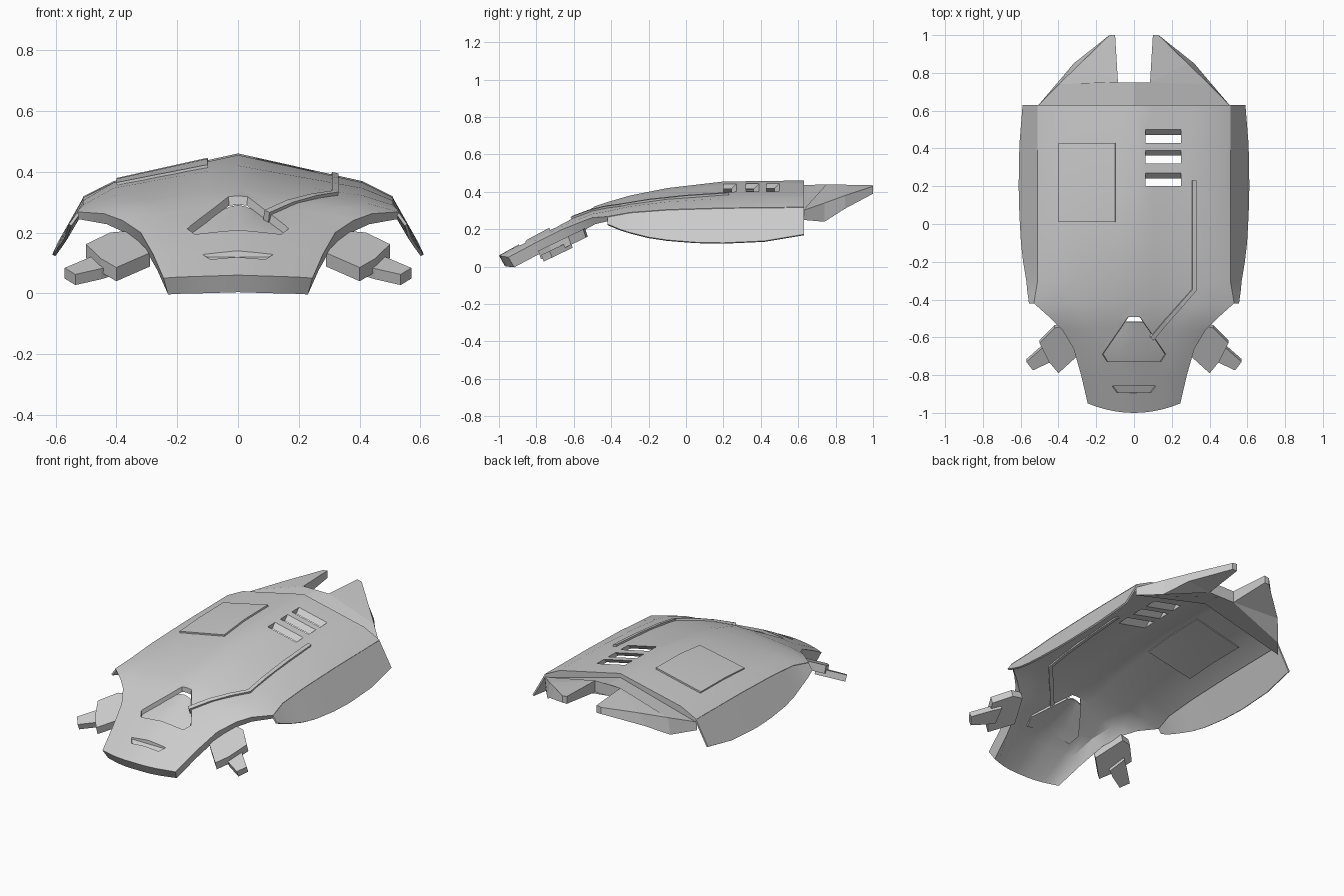
import bpy, bmesh
from mathutils import Vector

if "Cube" in bpy.data.objects:
    bpy.data.objects.remove(bpy.data.objects["Cube"])

grey = bpy.data.materials.new("hull grey")
grey.use_nodes = True
COLOUR = (0.6, 0.6, 0.6, 1)
grey.diffuse_color = COLOUR
grey.node_tree.nodes["Principled BSDF"].inputs["Base Color"].default_value = COLOUR

# Hull stations: centre y, edge y, half width, centre z, edge z, rim thickness share
STATIONS = [(-1, -.95, .245, .06, .05, 1), (-.82, -.80, .28, .16, .13, 1),
            (-.68, -.66, .32, .235, .20, .9), (-.56, -.56, .38, .29, .24, .75),
            (-.5, -.5, .44, .318, .262, .6), (-.42, -.42, .53, .345, .268, .4),
            (-.3, -.3, .51, .38, .29, .4), (-.1, -.1, .51, .42, .305, .4),
            (.2, .2, .51, .455, .314, .4), (.58, .58, .51, .46, .318, .4),
            (.63, .63, .51, .46, .318, .8)]
THICK, THIN = .064, .42


def station(y):
    """Interpolate the hull section at y."""
    for a, b in zip(STATIONS, STATIONS[1:]):
        if y <= b[0]:
            t = (y - a[0]) / (b[0] - a[0])
            return [p + (q - p) * t for p, q in zip(a, b)]
    return STATIONS[-1]


def fall(t):
    """Share of the drop from ridge to edge: shallow roof, steeper shoulder."""
    t = min(abs(t), 1)
    return t * .8 if t < .8 else .64 + 1.8 * (t - .8)


def surface(x, y, lift=0):
    _, _, xe, zc, ze, _ = station(y)
    return Vector((x, y, zc - (zc - ze) * fall(x / xe) + lift))


def make(name, verts, faces, recalc=False):
    mesh = bpy.data.meshes.new(name)
    mesh.from_pydata([tuple(v) for v in verts], [], faces)
    if recalc:
        bm = bmesh.new()
        bm.from_mesh(mesh)
        bmesh.ops.recalc_face_normals(bm, faces=bm.faces)
        bm.to_mesh(mesh)
        bm.free()
    mesh.materials.append(grey)
    ob = bpy.data.objects.new(name, mesh)
    bpy.context.collection.objects.link(ob)
    return ob


def sheet(name, rows):
    n = len(rows[0])
    faces = [(i * n + j, i * n + j + 1, (i + 1) * n + j + 1, (i + 1) * n + j)
             for i in range(len(rows) - 1) for j in range(n - 1)]
    return make(name, [v for r in rows for v in r], faces)


def prism(name, top, bottom):
    n = len(top)
    sides = [(i, (i + 1) % n, n + (i + 1) % n, n + i) for i in range(n)]
    caps = [tuple(range(n)), tuple(range(n, 2 * n))]
    return make(name, top + bottom, sides + caps, True)


def activate(ob):
    bpy.ops.object.select_all(action='DESELECT')
    ob.select_set(True)
    bpy.context.view_layer.objects.active = ob


def thicken(ob, amount, offset=-1, group=""):
    mod = ob.modifiers.new("thickness", 'SOLIDIFY')
    mod.thickness, mod.offset, mod.use_even_offset = amount, offset, True
    mod.vertex_group = group
    activate(ob)
    bpy.ops.object.modifier_apply(modifier=mod.name)


def smooth(ob, angle=0.45):
    activate(ob)
    bpy.ops.object.shade_smooth_by_angle(angle=angle)


def cut(ob, cutter):
    cutter.hide_render = True
    mod = ob.modifiers.new("cut", 'BOOLEAN')
    mod.operation, mod.solver, mod.object = 'DIFFERENCE', 'EXACT', cutter
    activate(ob)
    bpy.ops.object.modifier_apply(modifier=mod.name)
    bpy.data.objects.remove(cutter)


# Main shell: thin skin with a deep rim around the nose and along the rear
COLS = 5
rows = []
for yc, ye, xe, zc, ze, _ in STATIONS:
    ts = [j / COLS for j in range(-COLS, COLS + 1)]
    rows.append([(t * xe, yc + (ye - yc) * t * t, zc - (zc - ze) * fall(t)) for t in ts])
hull = sheet("hull_shell", rows)
width = 2 * COLS + 1
group = hull.vertex_groups.new(name="thickness")
for i, st in enumerate(STATIONS):
    for j in range(width):
        rim = j in (0, width - 1) or i in (0, len(STATIONS) - 1)
        group.add([i * width + j], st[5] if rim else THIN, 'REPLACE')
thicken(hull, THICK, group=group.name)

# Slanted vents cut through the left side of the shell
for y in (.20, .32, .43):
    corners = [(.06, y), (.25, y), (.25, y + .07), (.06, y + .07)]
    cut(hull, prism("vent_cutter",
                    [surface(a, b, .03) + Vector((0, .03, 0)) for a, b in corners],
                    [surface(a, b, -.08) - Vector((0, .08, 0)) for a, b in corners]))

# Nose scoop opening with its ramp, and a shallow slot ahead of it
scoop = [(-.03, -.49), (-.165, -.69), (-.14, -.73), (.14, -.73), (.165, -.69), (.03, -.49)]
slot = [(-.13, -.855), (-.1, -.895), (.1, -.895), (.13, -.855)]
for outline, taper, depth in ((scoop, .95, .1), (slot, .85, .02)):
    mid = sum(p[1] for p in outline) / len(outline)
    top = [surface(0, b, .02) + Vector((a * 1.04, 0, 0)) for a, b in outline]
    low = [surface(0, mid + (b - mid) * taper, -depth) + Vector((a * taper, 0, 0))
           for a, b in outline]
    cut(hull, prism("recess_cutter", top, low))
smooth(hull)
ramp = [[surface(.17 * t * k, y, -.018 - .012 * t * t) for t in (-1, -.5, 0, .5, 1)]
        for y, k in ((-.74, .9), (-.68, 1), (-.6, .68), (-.52, .32))]
floor = sheet("scoop_ramp", ramp)
thicken(floor, 0.012)
smooth(floor)

# Raised hatch on the right side of the shell
hatch = sheet("hatch_panel", [[surface(-.4 + .05 * i, y, .01) for i in range(7)]
                              for y in (.01, .2, .43)])
thicken(hatch, 0.042)
smooth(hatch)

# Conduit strip running from the scoop along the shell
path = [(.32, .23), (.32, 0), (.32, -.2), (.32, -.35), (.25, -.43), (.17, -.52), (.095, -.61)]
rows = []
for i, (x, y) in enumerate(path):
    a, b = path[max(i - 1, 0)], path[min(i + 1, len(path) - 1)]
    across = Vector((b[1] - a[1], a[0] - b[0])).normalized() * .011
    rows.append([surface(x + k * across.x, y + k * across.y, .012) for k in (-1, 1)])
thicken(sheet("conduit", rows), 0.045)

SKIRT = [(-.42, .225), (-.36, .20), (-.3, .18), (-.2, .155), (-.1, .14), (.05, .128),
         (.2, .125), (.42, .135), (.63, .17)]
# Tail outline: x, y, top z, bottom z, outward shift of the bottom
TAIL = [(0, .61, .435, .39, 0), (.51, .625, .30, .25, 0), (.397, .74, .34, .24, .015),
        (.284, .85, .38, .31, .035), (.13, 1, .43, .39, 0), (.1, 1, .435, .39, 0),
        (.085, .75, .44, .37, 0), (0, .75, .44, .37, 0)]
CAP = [(0, 1, 2, 6, 7), (2, 3, 6), (3, 4, 5, 6)]
FIN = [(.29, -.69), (.40, -.79), (.45, -.73), (.50, -.63), (.42, -.55), (.36, -.54)]
TIP = [(.41, -.71), (.45, -.735), (.535, -.775), (.57, -.73), (.49, -.66), (.44, -.62)]

for s, side in ((1, "left"), (-1, "right")):
    # Flared side skirt
    rows = []
    for y, zb in SKIRT:
        _, _, xe, _, ze, _ = station(y)
        rows.append([(s * (xe - .006), y, ze - .004),
                     (s * (xe + (ze - zb) * .51), y, zb)])
    skirt = sheet(side + "_skirt", rows)
    thicken(skirt, 0.01, 0)
    smooth(skirt)

    # Tail lobe
    n = len(TAIL)
    verts = [(s * x, y, zt) for x, y, zt, _, _ in TAIL]
    verts += [(s * (x + out), y, zb) for x, y, _, zb, out in TAIL]
    faces = CAP + [tuple(i + n for i in f) for f in CAP]
    faces += [(i, (i + 1) % n, n + (i + 1) % n, n + i) for i in range(n)]
    make(side + "_tail", verts, faces, True)

    # Stepped front fin, a sloping slab with a lower tip
    for name, outline, drop, thick in (("_fin", FIN, 0, .045), ("_fin_tip", TIP, .03, .035)):
        top = [Vector((s * x, y, .085 + (y + .79) * .48 - drop)) for x, y in outline]
        prism(side + name, top, [v - Vector((0, -.015, thick)) for v in top])
